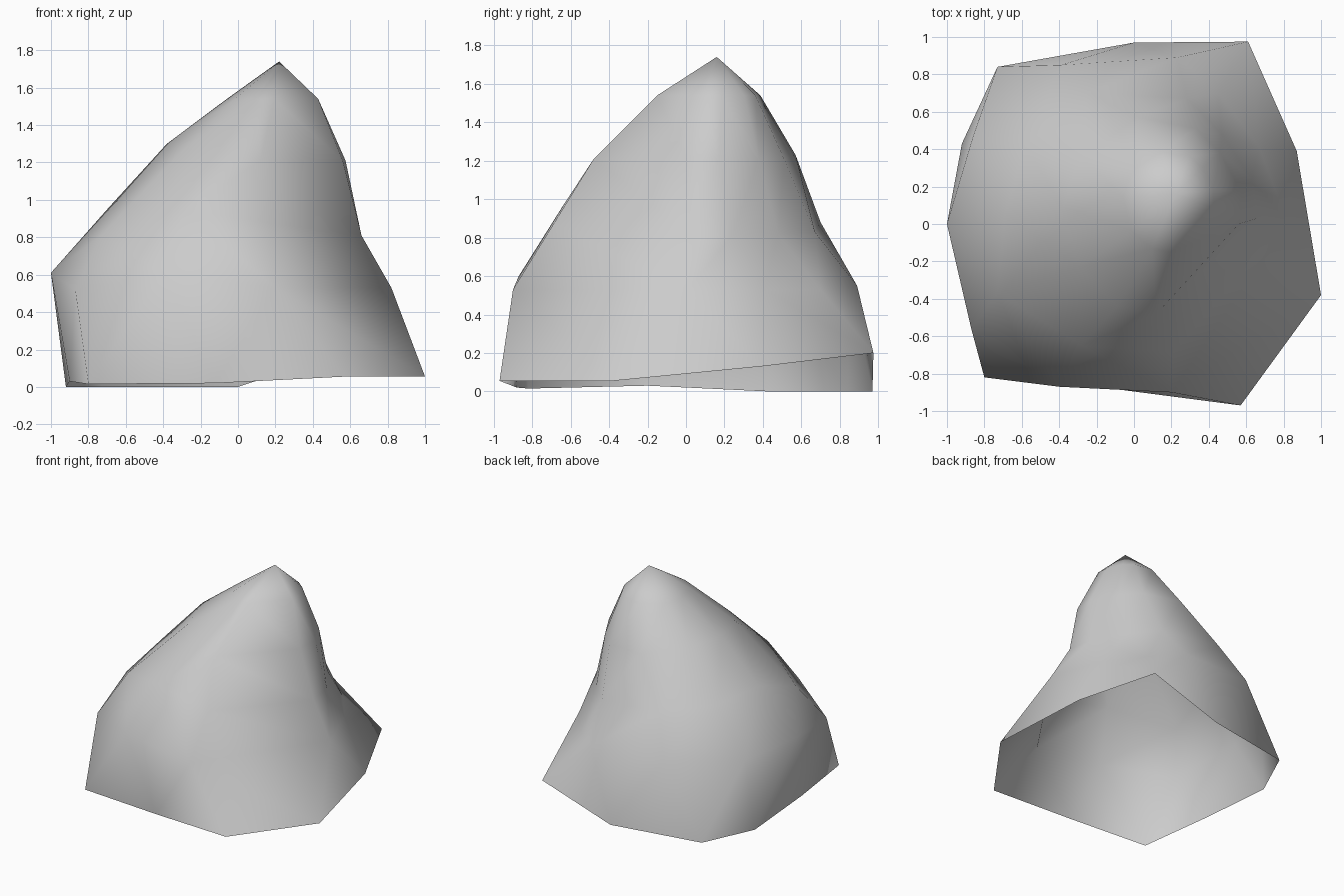
import bpy, bmesh
from math import atan2, cos, sin

if "Cube" in bpy.data.objects:
    bpy.data.objects.remove(bpy.data.objects["Cube"])

# Four rings of the rock, counter-clockwise from front right: open rim, belly, shoulder, neck
rim = [(.57, -.97, .055), (1, -.38, .055), (.87, .39, .13), (.61, .975, .20), (0, .97, 0),
       (-.73, .84, 0), (-.92, .43, 0), (-.90, -.20, .03), (-.80, -.82, .015), (-.12, -.88, .02)]
belly = [(.20, -.90, .53), (.82, .01, .53), (.67, .41, .53), (.45, .70, .53), (.23, .89, .55),
         (-.39, .85, .57), (-.86, .47, .56), (-1, 0, .61), (-.87, -.56, .52), (-.40, -.87, .60)]
shoulder = [(.21, -.69, .87), (.66, .03, .81), (.63, .24, .81), (.47, .48, .82), (.285, .67, .83),
            (-.25, .70, .88), (-.58, .42, .92), (-.69, .05, .96), (-.73, -.37, .81), (-.28, -.65, .95)]
neck = [(.12, -.48, 1.21), (.56, .00, 1.21), (.575, .17, 1.21), (.46, .38, 1.21), (.33, .51, 1.21),
        (.02, .57, 1.23), (-.28, .36, 1.28), (-.38, .09, 1.30), (-.29, -.23, 1.27), (-.09, -.44, 1.22)]
apex = (.22, .16, 1.74)


def crown_ring(cx, cy, rx, ry, z):
    """Small oval ring below the peak, following the directions of the neck."""
    ring = []
    for x, y, _ in neck:
        a = atan2(y - .05, x - .10)
        ring.append((cx + rx * cos(a), cy + ry * sin(a), z))
    return ring


rings = [rim, belly, shoulder, neck, crown_ring(.185, .12, .245, .27, 1.54)]

# Rock shell: rings bridged with quads, fan at the peak, open underneath
bm = bmesh.new()
loops = [[bm.verts.new(p) for p in ring] for ring in rings]
peak = bm.verts.new(apex)
n = len(rim)
for i in range(n):
    j = (i + 1) % n
    for low, high in zip(loops, loops[1:]):
        bm.faces.new((low[i], low[j], high[j], high[i]))
    bm.faces.new((loops[-1][i], loops[-1][j], peak))
bmesh.ops.triangulate(bm, faces=bm.faces[:], quad_method='SHORT_EDGE')
for f in bm.faces:
    f.smooth = True

mesh = bpy.data.meshes.new("rock")
bm.to_mesh(mesh)
bm.free()
rock = bpy.data.objects.new("rock", mesh)
bpy.context.collection.objects.link(rock)
